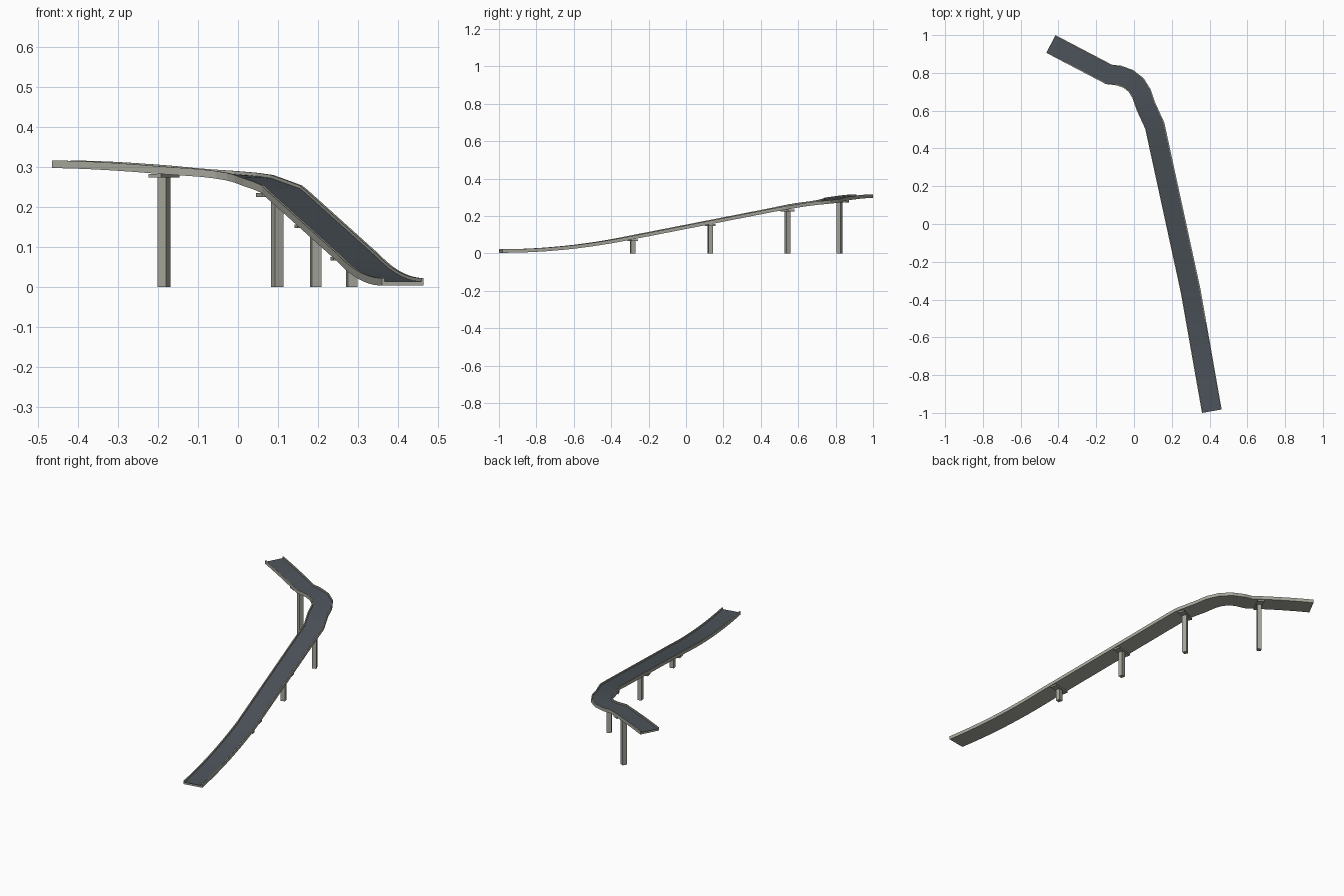
import bpy, bmesh, math
from mathutils import Vector, Matrix

if "Cube" in bpy.data.objects:
    bpy.data.objects.remove(bpy.data.objects["Cube"])


def material(name, rgb):
    m = bpy.data.materials.new(name)
    m.diffuse_color = (*rgb, 1)
    m.use_nodes = True
    m.node_tree.nodes["Principled BSDF"].inputs["Base Color"].default_value = m.diffuse_color
    return m


concrete = material("concrete", (0.38, 0.38, 0.33))
asphalt = material("asphalt", (0.075, 0.09, 0.105))

# Road centreline in plan, from the low end to the high end
PLAN = [(0.412, -0.991), (0.30, -0.355), (0.11, 0.52), (0.062, 0.625),
        (0.040, 0.69), (0.012, 0.735), (-0.03, 0.768), (-0.08, 0.786),
        (-0.133, 0.792), (-0.44, 0.953)]
# Underside height along the road: distance, height, slope
RISE = [(0, 0.003, 0.0), (0.66, 0.066, 0.19), (1.53, 0.232, 0.19),
        (1.98, 0.282, 0.075), (2.29, 0.297, 0.01)]


def height(s):
    for (s0, z0, m0), (s1, z1, m1) in zip(RISE, RISE[1:]):
        if s <= s1 or s1 == RISE[-1][0]:
            h = s1 - s0
            t = (s - s0) / h
            return (z0 * (2*t**3 - 3*t**2 + 1) + m0 * h * (t**3 - 2*t**2 + t)
                    + z1 * (3*t**2 - 2*t**3) + m1 * h * (t**3 - t**2))


# Stations: position plus mitred sideways vector
pts = [Vector(p) for p in PLAN]
dirs = [(b - a).normalized() for a, b in zip(pts, pts[1:])]
stations = []
s = 0
for i, (a, b) in enumerate(zip(pts, pts[1:])):
    length = (b - a).length
    n = max(1, round(length / 0.06))
    for k in range(n + (i == len(dirs) - 1)):
        d0 = dirs[i - 1] if k == 0 and i > 0 else dirs[i]
        t = (d0 + dirs[i]).normalized()
        side = Vector((t.y, -t.x)) / t.dot(dirs[i])
        p = a.lerp(b, k / n)
        stations.append((p, side, height(s + length * k / n)))
    s += length


def sweep(name, profile, mat):
    bm = bmesh.new()
    rings = [[bm.verts.new((*(p + side * u), z + v)) for u, v in profile]
             for p, side, z in stations]
    m = len(profile)
    for r, q in zip(rings, rings[1:]):
        for j in range(m):
            bm.faces.new((r[j], r[(j + 1) % m], q[(j + 1) % m], q[j]))
    bm.faces.new(rings[0])
    bm.faces.new(rings[-1])
    finish(bm, name, mat)


def finish(bm, name, mat):
    bmesh.ops.recalc_face_normals(bm, faces=bm.faces)
    me = bpy.data.meshes.new(name)
    bm.to_mesh(me)
    bm.free()
    me.materials.append(mat)
    bpy.context.collection.objects.link(bpy.data.objects.new(name, me))


def rect(u0, u1, v0, v1):
    return [(u0, v0), (u1, v0), (u1, v1), (u0, v1)]


def box(name, x, y, z0, z1, along, across, angle):
    bm = bmesh.new()
    mat = (Matrix.Translation((x, y, (z0 + z1) / 2)) @ Matrix.Rotation(angle, 4, 'Z')
           @ Matrix.Diagonal((along, across, z1 - z0, 1)))
    bmesh.ops.create_cube(bm, size=1, matrix=mat)
    finish(bm, name, concrete)


# Deck slab, driving surface and edge kerbs
W, K = 0.053, 0.006
sweep("deck_slab", rect(-W, W, 0, 0.009), concrete)
sweep("road_surface", rect(-W + K, W - K, 0.009, 0.011), asphalt)
sweep("kerb_left", rect(-W, -W + K, 0.009, 0.019), concrete)
sweep("kerb_right", rect(W - K, W, 0.009, 0.019), concrete)

# Support pillars with crossbeam caps, turned to follow the road
for i, (x, y, top, seg) in enumerate([(0.284, -0.285, 0.074, 1), (0.194, 0.13, 0.155, 1),
                                      (0.098, 0.543, 0.233, 2), (-0.185, 0.82, 0.281, 8)]):
    ang = math.atan2(dirs[seg].y, dirs[seg].x)
    box(f"pillar_{i + 1}", x, y, 0, top - 0.007, 0.024, 0.024, ang)
    box(f"pillar_cap_{i + 1}", x, y, top - 0.008, top + 0.001, 0.036, 0.1, ang)
